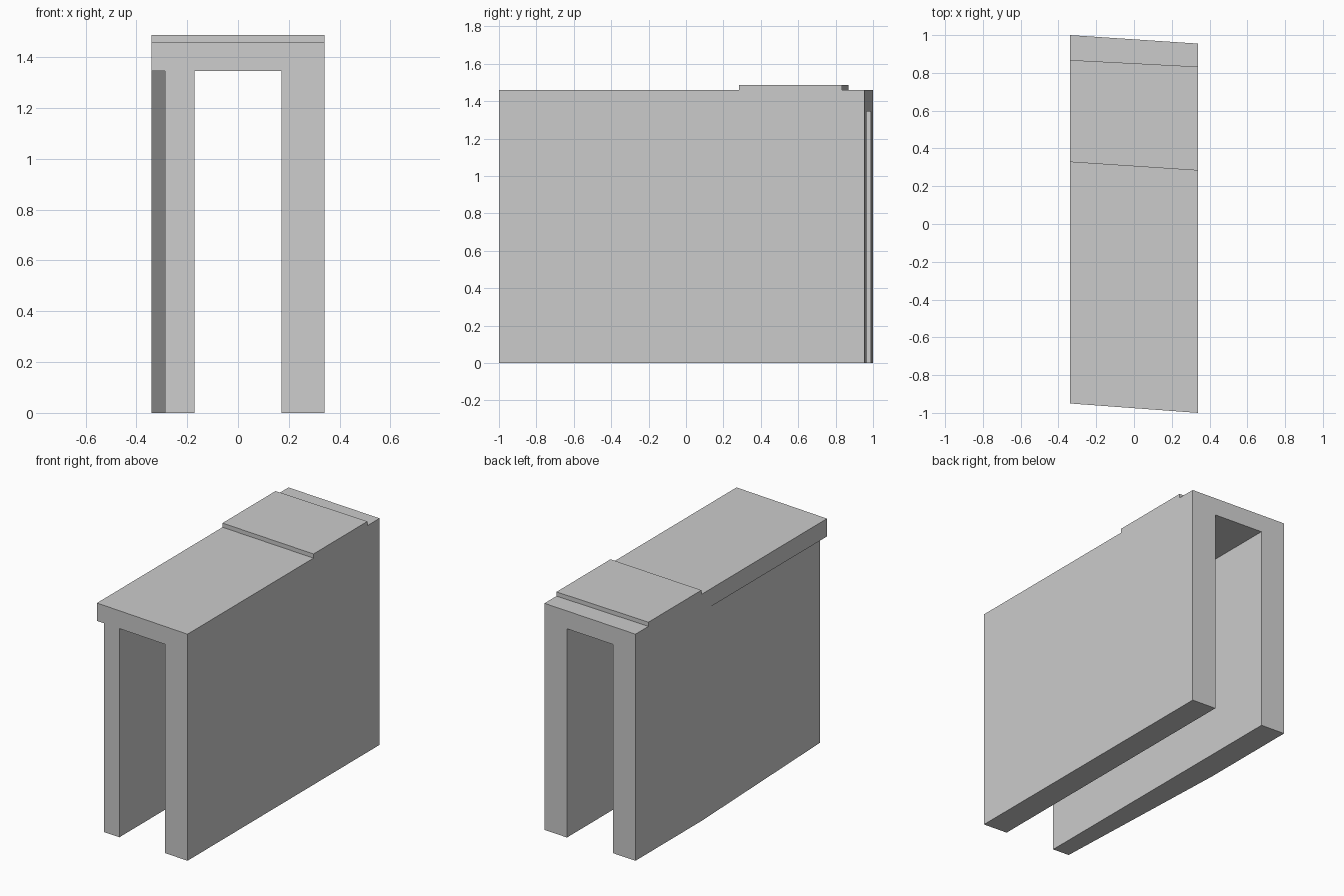
import bpy, bmesh

if "Cube" in bpy.data.objects:
    bpy.data.objects.remove(bpy.data.objects["Cube"])

HALF_W = 0.34      # outer half width
INNER = 0.172      # half width of the passage
SOFFIT = 1.345     # underside of the roof slab
TOP = 1.46         # top of the roof slab


def front(x):
    """Skewed front end: y at a given x."""
    return -0.975 - 0.025 * x / HALF_W


def back(x):
    """Skewed back end: y at a given x."""
    return 0.9775 - 0.0225 * x / HALF_W


def prism(name, outline, z0, z1):
    """Extrude a counter-clockwise plan outline from z0 to z1."""
    bm = bmesh.new()
    base = bm.faces.new([bm.verts.new((x, y, z0)) for x, y in outline])
    result = bmesh.ops.extrude_face_region(bm, geom=[base], use_keep_orig=True)
    for v in result["geom"]:
        if isinstance(v, bmesh.types.BMVert):
            v.co.z = z1
    bmesh.ops.recalc_face_normals(bm, faces=bm.faces)
    mesh = bpy.data.meshes.new(name)
    bm.to_mesh(mesh)
    bm.free()
    obj = bpy.data.objects.new(name, mesh)
    bpy.context.collection.objects.link(obj)
    return obj


def skewed_strip(x0, x1):
    """Plan outline running the full length between two x positions."""
    return [(x0, front(x0)), (x1, front(x1)), (x1, back(x1)), (x0, back(x0))]


# Roof slab spanning both walls
prism("roof_slab", skewed_strip(-HALF_W, HALF_W), SOFFIT, TOP)

# Straight right wall
prism("right_wall", skewed_strip(INNER, HALF_W), 0, SOFFIT)

# Left wall, outer face tapering inward toward the front
taper_x = -0.287
prism("left_wall", [
    (taper_x, front(taper_x)), (-INNER, front(-INNER)),
    (-INNER, back(-INNER)), (-HALF_W, back(-HALF_W)), (-HALF_W, 0.325),
], 0, SOFFIT)

# Low raised plate on top of the roof
prism("raised_plate", [
    (-HALF_W, 0.328), (HALF_W, 0.283), (HALF_W, 0.833), (-HALF_W, 0.868),
], TOP, 1.487)
